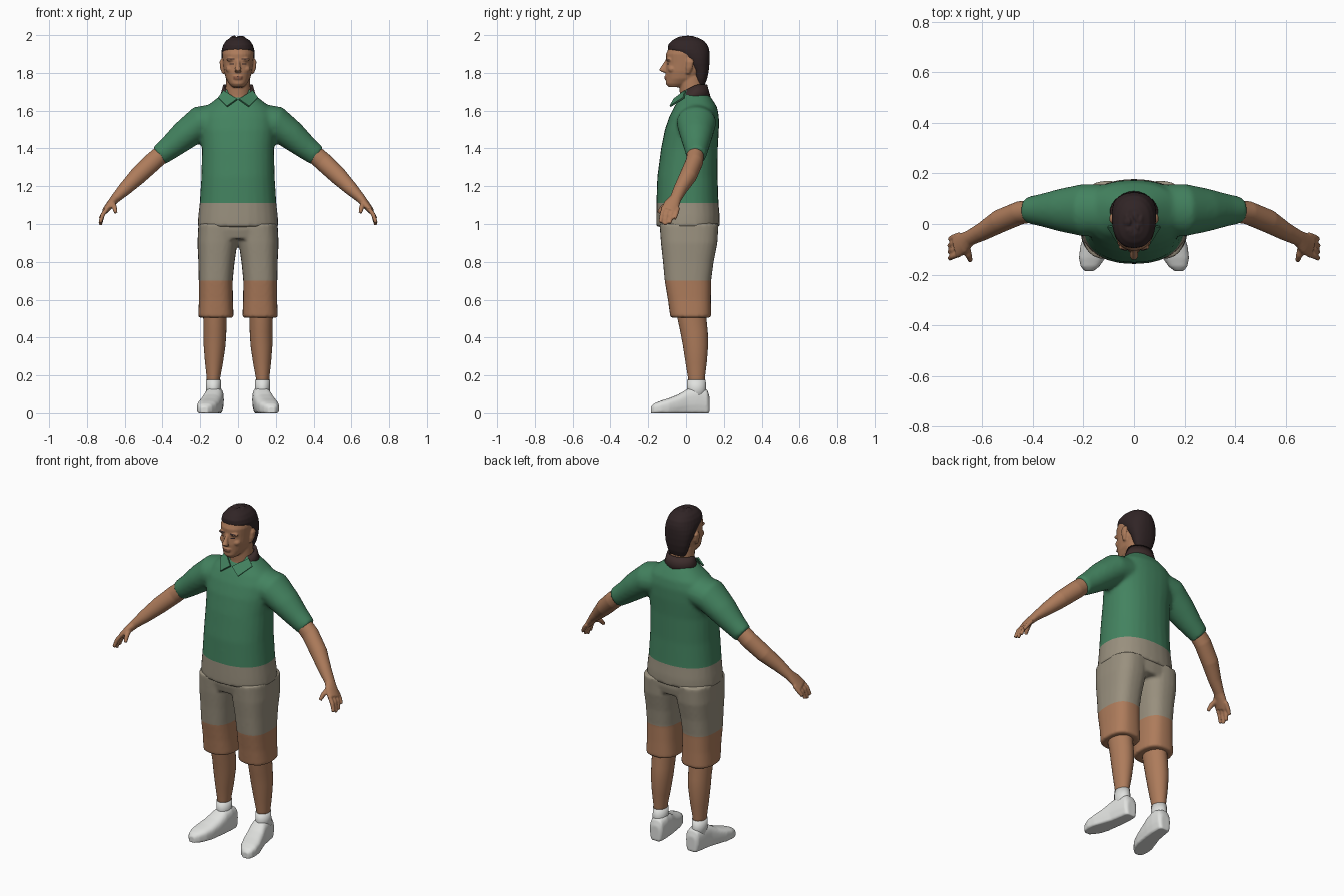
import bpy, bmesh, math, random
from mathutils import Vector, Matrix

random.seed(4)
cube = bpy.data.objects.get("Cube")
if cube:
    bpy.data.objects.remove(cube)


def material(name, *rgb):
    m = bpy.data.materials.new(name)
    m.use_nodes = True
    m.diffuse_color = (*rgb, 1)
    m.node_tree.nodes["Principled BSDF"].inputs["Base Color"].default_value = (*rgb, 1)
    return m


GREEN = material("shirt green", .056, .225, .115)
KHAKI = material("khaki", .32, .28, .21)
SKIN = material("skin", .42, .2, .105)
LIP = material("lip", .29, .12, .07)
HAIR = material("hair dark brown", .03, .018, .019)
COLLAR = material("collar brown", .045, .025, .024)
WHITE = material("shoe white", .74, .75, .73)


def tube(bm, points, side, axis=None, power=2.0, n=28):
    """Closed loft through points (x, y, z, radius along side, other radius)."""
    rings = []
    for i, (x, y, z, ra, rb) in enumerate(points):
        a, b = points[max(i - 1, 0)], points[min(i + 1, len(points) - 1)]
        t = Vector(axis) if axis else (Vector(b[:3]) - Vector(a[:3])).normalized()
        v = t.cross(Vector(side)).normalized()
        u = v.cross(t)
        ring = []
        for k in range(n):
            c, s = math.cos(math.tau * k / n), math.sin(math.tau * k / n)
            c = math.copysign(abs(c) ** (2 / power), c)
            s = math.copysign(abs(s) ** (2 / power), s)
            ring.append(bm.verts.new(Vector((x, y, z)) + u * ra * c + v * rb * s))
        rings.append(ring)
    faces = [bm.faces.new(rings[0][::-1]), bm.faces.new(rings[-1])]
    for lo, hi in zip(rings, rings[1:]):
        for k in range(n):
            j = (k + 1) % n
            faces.append(bm.faces.new((lo[k], lo[j], hi[j], hi[k])))
    bmesh.ops.recalc_face_normals(bm, faces=faces)


def column(bm, rows, power=2.0):
    """Upright loft from rows (height, centre x, half width, front y, back y)."""
    pts = [(x, (f + b) / 2, z, w, (b - f) / 2) for z, x, w, f, b in rows]
    tube(bm, pts, (1, 0, 0), (0, 0, 1), power)


def ball(bm, centre, size):
    m = Matrix.Translation(centre) @ Matrix.Diagonal((*size, 1))
    bmesh.ops.create_uvsphere(bm, u_segments=16, v_segments=10, radius=1, matrix=m)


def add_object(name, bm, mats):
    mesh = bpy.data.meshes.new(name)
    bm.to_mesh(mesh)
    bm.free()
    ob = bpy.data.objects.new(name, mesh)
    bpy.context.scene.collection.objects.link(ob)
    for m in mats:
        mesh.materials.append(m)
    mesh.polygons.foreach_set("use_smooth", [True] * len(mesh.polygons))
    return ob


def sculpt(name, bm, mats, voxel, smooth=4, cuts=(), rule=None):
    """Fuse overlapping volumes, soften them and paint faces between height cuts."""
    ob = add_object(name, bm, mats)
    mod = ob.modifiers.new("fuse", 'REMESH')
    mod.mode, mod.voxel_size = 'VOXEL', voxel
    mod = ob.modifiers.new("soften", 'SMOOTH')
    mod.factor, mod.iterations = .5, smooth
    bpy.context.view_layer.update()
    done = ob.evaluated_get(bpy.context.evaluated_depsgraph_get())
    bm = bmesh.new()
    bm.from_mesh(done.to_mesh())
    done.to_mesh_clear()
    bpy.data.objects.remove(ob)
    for z in cuts:
        geom = bm.verts[:] + bm.edges[:] + bm.faces[:]
        bmesh.ops.bisect_plane(bm, geom=geom, plane_co=(0, 0, z), plane_no=(0, 0, 1))
    for f in bm.faces:
        f.material_index = rule(f.calc_center_median()) if rule else 0
    return add_object(name, bm, mats)


# Shirt: body and both sleeves
bm = bmesh.new()
column(bm, [(.985, 0, .215, -.158, .178), (1.04, 0, .211, -.158, .178),
            (1.11, 0, .203, -.157, .172), (1.25, 0, .194, -.152, .167),
            (1.4, 0, .191, -.132, .168), (1.5, 0, .2, -.112, .174),
            (1.57, 0, .2, -.088, .174), (1.62, 0, .17, -.063, .164),
            (1.655, 0, .125, -.042, .142), (1.69, 0, .08, -.02, .117)], 2.3)
for s in (1, -1):
    tube(bm, [(s * .08, .055, 1.555, .1, .088), (s * .2, .055, 1.535, .104, .09),
              (s * .285, .055, 1.468, .086, .078), (s * .36, .055, 1.405, .066, .064),
              (s * .42, .055, 1.36, .052, .055)], (0, 1, 0))
sculpt("polo_shirt", bm, [GREEN, KHAKI], .011, 5, [1.11], lambda c: int(c.z < 1.11))

# Shorts: hips and two loose legs
bm = bmesh.new()
column(bm, [(.92, 0, .205, -.125, .16), (.97, 0, .208, -.138, .17),
            (1.03, 0, .2, -.14, .165)], 2.4)
for s in (1, -1):
    column(bm, [(.505, s * .117, .094, -.083, .133), (.6, s * .117, .09, -.096, .132),
                (.7, s * .118, .09, -.113, .133), (.8, s * .114, .096, -.122, .146),
                (.9, s * .109, .106, -.133, .166), (1, s * .104, .106, -.14, .172)], 2.6)
sculpt("shorts", bm, [KHAKI, SKIN], .009, 4, [.7], lambda c: int(c.z < .7))

for s, label in ((1, "left"), (-1, "right")):
    # Arm, palm, fingers and thumb
    bm = bmesh.new()
    tube(bm, [(s * .36, .055, 1.41, .044, .046), (s * .45, .045, 1.33, .046, .05),
              (s * .53, .012, 1.255, .046, .047), (s * .6, -.03, 1.185, .036, .036),
              (s * .65, -.055, 1.135, .031, .025), (s * .675, -.075, 1.105, .042, .021),
              (s * .703, -.092, 1.07, .044, .017)], (0, 1, 0))
    for i, drop in enumerate((.063, .075, .067, .043)):
        y = -.128 + i * .025
        tube(bm, [(s * .69, y + .01, 1.085, .012, .012), (s * .716, y, 1.05, .012, .012),
                  (s * .73, y - .008, 1.07 - drop, .01, .01)], (0, 1, 0), n=10)
    tube(bm, [(s * .665, -.08, 1.115, .016, .016), (s * .655, -.122, 1.09, .014, .014),
              (s * .647, -.146, 1.06, .01, .01)], (1, 0, 0), n=10)
    sculpt(label + "_arm", bm, [SKIN], .0055, 3)

    # Lower leg
    bm = bmesh.new()
    column(bm, [(.14, s * .13, .034, .015, .098), (.19, s * .13, .036, .01, .1),
                (.27, s * .127, .048, -.003, .11), (.36, s * .124, .058, -.017, .117),
                (.43, s * .122, .06, -.03, .115), (.5, s * .122, .062, -.045, .108),
                (.58, s * .12, .066, -.055, .105)])
    add_object(label + "_leg", bm, [SKIN])

    # Sock
    bm = bmesh.new()
    column(bm, [(.08, s * .129, .043, .005, .108), (.13, s * .13, .039, .005, .106),
                (.178, s * .13, .039, .006, .104)])
    add_object(label + "_sock", bm, [WHITE])

    # Shoe, turned slightly outward: (y, height, half width, centre x)
    bm = bmesh.new()
    rows = [(.124, .09, .028, .12), (.112, .125, .042, .12), (.06, .142, .049, .124),
            (.01, .13, .052, .13), (-.04, .1, .056, .142), (-.09, .08, .058, .155),
            (-.135, .066, .052, .166), (-.168, .052, .037, .174), (-.186, .036, .018, .178)]
    tube(bm, [(s * x, y, h / 2, w, h / 2) for y, h, w, x in rows], (1, 0, 0), (0, -1, 0), 2.8)
    for v in bm.verts:
        if v.co.z < .022:
            v.co.z = max(0, v.co.z - .012)
    sculpt(label + "_shoe", bm, [WHITE], .006, 3)

# Head: skull, neck, nose, brow, lips, cheeks, ears
bm = bmesh.new()
column(bm, [(1.724, 0, .03, -.092, -.02), (1.742, 0, .047, -.108, .03),
            (1.77, 0, .064, -.106, .075), (1.81, 0, .075, -.108, .103),
            (1.85, 0, .08, -.104, .114), (1.9, 0, .084, -.106, .115),
            (1.94, 0, .078, -.088, .106), (1.97, 0, .058, -.06, .085),
            (1.985, 0, .03, -.03, .05)], 2.2)
column(bm, [(1.62, 0, .085, -.035, .115), (1.68, 0, .068, -.032, .1),
            (1.78, 0, .062, -.04, .095)])
tube(bm, [(0, -.098, 1.87, .009, .01), (0, -.114, 1.84, .011, .014),
          (0, -.124, 1.815, .018, .02), (0, -.112, 1.803, .016, .014)], (1, 0, 0), (0, 0, -1), n=14)
ball(bm, (0, -.102, 1.78), (.027, .014, .006))
ball(bm, (0, -.102, 1.769), (.023, .014, .006))
for s in (1, -1):
    ball(bm, (s * .036, -.09, 1.87), (.026, .016, .009))
    ball(bm, (s * .042, -.072, 1.82), (.024, .024, .02))
    tube(bm, [(s * .077, .01, 1.795, .007, .01), (s * .085, .017, 1.825, .01, .018),
              (s * .088, .022, 1.86, .01, .02), (s * .084, .02, 1.874, .006, .012)],
         (1, 0, 0), (0, 0, 1), n=14)


def face_paint(c):
    x = abs(c.x)
    if c.y < -.06 and (1.87 < c.z < 1.877 and .015 < x < .052 or
                       1.845 < c.z < 1.851 and .021 < x < .043):
        return 2
    return int(c.y < -.09 and 1.765 < c.z < 1.784 and x < .024)


sculpt("head", bm, [SKIN, LIP, HAIR], .005, 3,
       [1.765, 1.784, 1.845, 1.851, 1.87, 1.877], face_paint)

# Hair: cap with a receding lower edge and short tufts on top
bm = bmesh.new()
column(bm, [(1.738, 0, .048, .055, .1), (1.77, 0, .062, .045, .112),
            (1.81, 0, .073, .034, .12), (1.85, 0, .083, .0, .124),
            (1.88, 0, .087, -.028, .125), (1.905, 0, .088, -.066, .125),
            (1.925, 0, .086, -.096, .122), (1.95, 0, .078, -.094, .113),
            (1.972, 0, .062, -.074, .093), (1.988, 0, .036, -.045, .06)], 2.3)
for i in range(45):
    a, r = random.uniform(0, math.tau), math.sqrt(random.random())
    z = 1.987 - .055 * r ** 3
    ball(bm, (.066 * r * math.cos(a), .005 + .085 * r * math.sin(a), z),
         (.008, .017, random.uniform(.009, .015)))
sculpt("hair", bm, [HAIR], .005, 3)

# Collar: standing band dipping at the front, dark around the back
bm = bmesh.new()
column(bm, [(1.665, 0, .1, -.045, .132), (1.7, 0, .09, -.032, .122),
            (1.738, 0, .079, -.022, .112), (1.728, 0, .068, -.012, .1),
            (1.67, 0, .066, -.012, .098)])
for v in bm.verts:
    v.co.z -= .5 * max(0, .055 - v.co.y)
for f in bm.faces:
    f.material_index = int(f.calc_center_median().y > 0)
add_object("collar_band", bm, [GREEN, COLLAR])

# Folded collar points
for s, label in ((1, "left"), (-1, "right")):
    bm = bmesh.new()
    outline = [(.076, -.005, 1.705), (.104, -.012, 1.668), (.058, -.084, 1.622), (.004, -.064, 1.66)]
    bm.faces.new([bm.verts.new((s * x, y, z)) for x, y, z in outline])
    ob = add_object(label + "_collar_point", bm, [GREEN])
    mod = ob.modifiers.new("thickness", 'SOLIDIFY')
    mod.thickness, mod.offset = .009, 0
    ob.data.polygons[0].use_smooth = False
